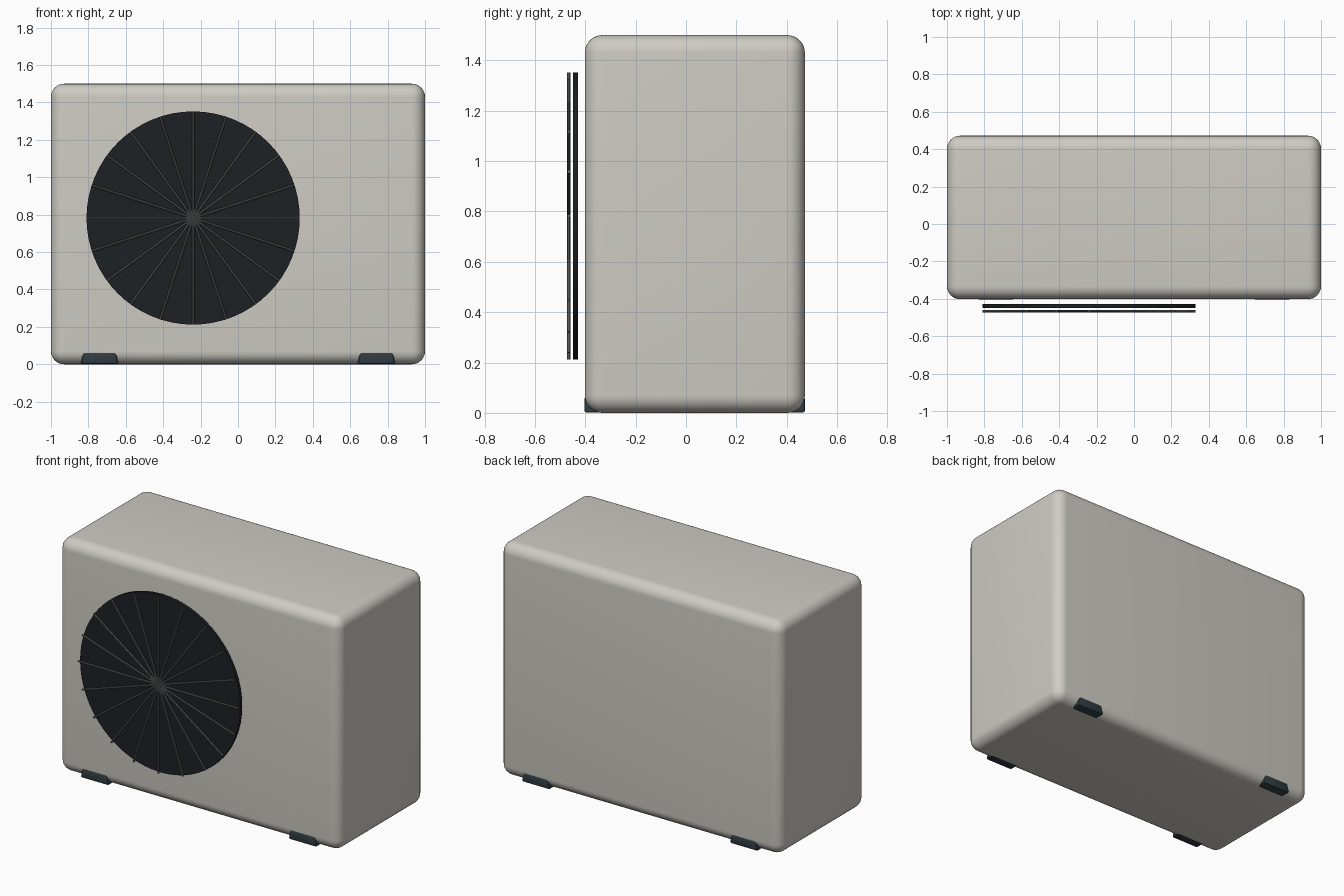
import bpy, bmesh, math
from mathutils import Matrix

if "Cube" in bpy.data.objects:
    bpy.data.objects.remove(bpy.data.objects["Cube"])


def material(name, rgb):
    m = bpy.data.materials.new(name)
    m.diffuse_color = (*rgb, 1)
    m.use_nodes = True
    m.node_tree.nodes["Principled BSDF"].inputs["Base Color"].default_value = m.diffuse_color
    return m


SHELL = material("warm_grey", (0.62, 0.60, 0.55))
DARK = material("black_plastic", (0.012, 0.015, 0.017))
WIRE = material("grey_wire", (0.15, 0.16, 0.16))
FOOT = material("slate_rubber", (0.03, 0.045, 0.055))


def finish(name, bm, mat, bevel=0, segments=1):
    mesh = bpy.data.meshes.new(name)
    bmesh.ops.recalc_face_normals(bm, faces=bm.faces)
    bm.to_mesh(mesh)
    bm.free()
    mesh.materials.append(mat)
    ob = bpy.data.objects.new(name, mesh)
    bpy.context.collection.objects.link(ob)
    bpy.ops.object.select_all(action='DESELECT')
    ob.select_set(True)
    bpy.context.view_layer.objects.active = ob
    if bevel:
        mod = ob.modifiers.new("rounding", 'BEVEL')
        mod.width, mod.segments = bevel, segments
        bpy.ops.object.modifier_apply(modifier=mod.name)
    bpy.ops.object.shade_smooth_by_angle(angle=math.radians(35))
    return ob


def box(bm, x0, x1, y0, y1, z0, z1):
    mat = Matrix.Translation(((x0 + x1) / 2, (y0 + y1) / 2, (z0 + z1) / 2))
    mat = mat @ Matrix.Diagonal((x1 - x0, y1 - y0, z1 - z0, 1))
    return bmesh.ops.create_cube(bm, size=1, matrix=mat)["verts"]


# Rounded cabinet
FRONT, BACK = -0.402, 0.472
bm = bmesh.new()
box(bm, -1, 1, FRONT, BACK, 0, 1.5)
finish("cabinet", bm, SHELL, 0.07, 8)

# Dark fan disc standing just off the front panel
CX, CZ, R = -0.24, 0.782, 0.57
bm = bmesh.new()
bmesh.ops.create_cone(bm, cap_ends=True, segments=64, radius1=R, radius2=R, depth=0.02,
                      matrix=Matrix.Translation((CX, -0.438, CZ)) @ Matrix.Rotation(math.pi / 2, 4, 'X'))
finish("fan_disc", bm, DARK)

# Radial guard wires: ten full-width bars crossing at the centre
bm = bmesh.new()
for i in range(10):
    bmesh.ops.create_cone(bm, cap_ends=True, segments=8, radius1=0.0065, radius2=0.0065, depth=2 * R,
                          matrix=Matrix.Translation((CX, -0.4655, CZ)) @ Matrix.Rotation(i * math.pi / 10, 4, 'Y'))
finish("guard_wires", bm, WIRE)

# Four tapered feet tucked under the rounded bottom edges
for side, sx in (("left", -1), ("right", 1)):
    for end, y0, y1 in (("front", FRONT - 0.002, FRONT + 0.12), ("back", BACK - 0.12, BACK + 0.001)):
        bm = bmesh.new()
        cx = sx * 0.74
        for v in box(bm, cx - 0.1, cx + 0.1, y0, y1, 0.001, 0.064):
            if v.co.z > 0.03:
                v.co.x = cx + (v.co.x - cx) * 0.88
        finish(f"{end}_{side}_foot", bm, FOOT, 0.01, 2)
